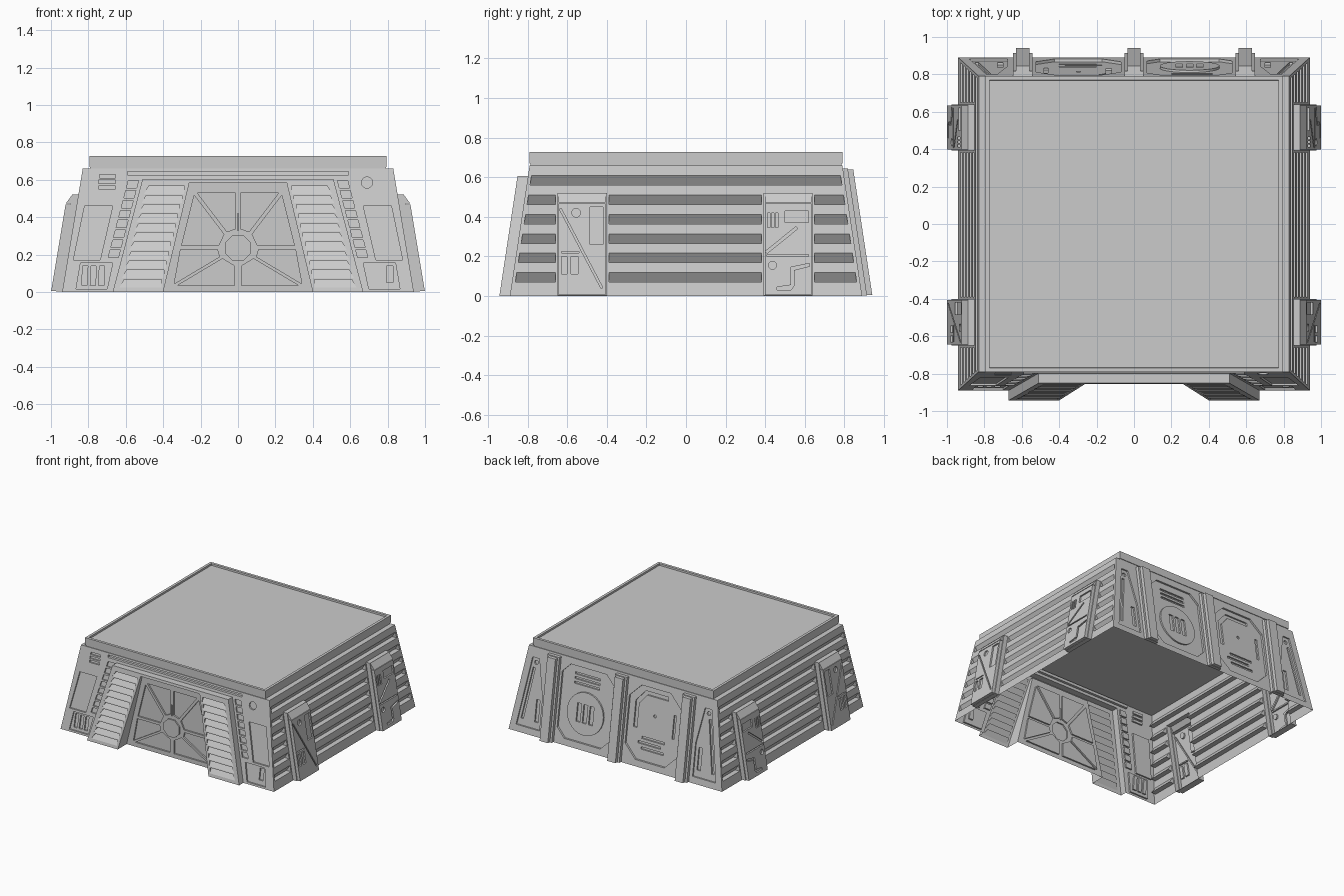
import bpy, bmesh, math
from mathutils import Vector

if "Cube" in bpy.data.objects:
    bpy.data.objects.remove(bpy.data.objects["Cube"])

grey = bpy.data.materials.new("concrete_grey")
grey.diffuse_color = (0.6, 0.6, 0.6, 1)
grey.use_nodes = True
grey.node_tree.nodes["Principled BSDF"].inputs["Base Color"].default_value = grey.diffuse_color

H = 0.66                      # wall height
TX, TY = 0.83, 0.79           # half sizes at the wall tops


# Surface frames: (u along wall, z up, d outward) -> 3D point
def front_frame(u, z, d): return Vector((u, -(0.89 - (0.89 - TY) * z / H) - d, z))
def back_frame(u, z, d): return Vector((u, 0.89 - (0.89 - TY) * z / H + d, z))
def right_frame(u, z, d): return Vector((0.94 - (0.94 - TX) * z / H + d, u, z))
def left_frame(u, z, d): return Vector((-(0.94 - (0.94 - TX) * z / H + d), u, z))
def door_frame(u, z, d): return Vector((u, -0.83 - d, z))


# Outline helpers
def rect(u0, z0, u1, z1): return [(u0, z0), (u1, z0), (u1, z1), (u0, z1)]


def circle(u, z, r, n=20):
    return [(u + r * math.cos(2 * math.pi * (i + .5) / n), z + r * math.sin(2 * math.pi * (i + .5) / n)) for i in range(n)]


def groove(a, b, w=0.01):
    dx, dz = b[0] - a[0], b[1] - a[1]
    k = w / 2 / math.hypot(dx, dz)
    nx, nz = -dz * k, dx * k
    return [(a[0] + nx, a[1] + nz), (a[0] - nx, a[1] - nz), (b[0] - nx, b[1] - nz), (b[0] + nx, b[1] + nz)]


def chamfered(u0, z0, u1, z1, c):
    return [(u0 + c, z0), (u1 - c, z0), (u1, z0 + c), (u1, z1 - c), (u1 - c, z1), (u0 + c, z1), (u0, z1 - c), (u0, z0 + c)]


def flip(poly): return [(-u, z) for u, z in poly]


# A panel is (outline, depth, children, slant); positive depth is raised, negative is sunk.
# slant "low" reaches full depth at the lower edge only, "high" at the upper edge only
def panel(poly, depth=-0.012, kids=(), slant=None): return (poly, depth, kids, slant)


def loop(bm, frame, poly, offs):
    vs = [bm.verts.new(frame(u, z, d)) for (u, z), d in zip(poly, offs)]
    return vs, [bm.edges.new((vs[i], vs[(i + 1) % len(vs)])) for i in range(len(vs))]


def fill(bm, frame, verts, edges, kids, off):
    all_edges = list(edges)
    normal = frame(0, 0.3, 1) - frame(0, 0.3, 0)
    for poly, depth, sub, slant in kids:
        rim, rim_edges = loop(bm, frame, poly, [off] * len(poly))
        all_edges += rim_edges
        zs = [z for u, z in poly]
        top, low = max(zs), min(zs)
        share = {"low": lambda z: (top - z) / (top - low), "high": lambda z: (z - low) / (top - low)}.get(slant, lambda z: 1)
        base, base_edges = loop(bm, frame, poly, [off + depth * share(z) for z in zs])
        for i in range(len(rim)):
            j = (i + 1) % len(rim)
            bm.faces.new((rim[i], rim[j], base[j], base[i]))
        fill(bm, frame, base, base_edges, sub, off + depth)
    bmesh.ops.triangle_fill(bm, use_beauty=True, edges=all_edges, normal=normal)


def sheet(name, frame, outline, kids, off=0.0, skirt=()):
    bm = bmesh.new()
    verts, edges = loop(bm, frame, outline, [off] * len(outline))
    fill(bm, frame, verts, edges, kids, off)
    for i, target in skirt:   # returns from the outline to the surfaces behind it
        j = (i + 1) % len(outline)
        a, b = [bm.verts.new(target(*outline[k], 0)) for k in (i, j)]
        bm.faces.new((verts[i], verts[j], b, a))
    bmesh.ops.remove_doubles(bm, verts=bm.verts, dist=1e-5)
    bmesh.ops.dissolve_degenerate(bm, dist=1e-5, edges=bm.edges)
    bmesh.ops.recalc_face_normals(bm, faces=bm.faces)
    out = frame(0, 0.3, 1) - frame(0, 0.3, 0)
    if sum(f.normal.dot(out) * f.calc_area() for f in bm.faces) < 0:
        bmesh.ops.reverse_faces(bm, faces=bm.faces)
    finish(name, bm)


def finish(name, bm):
    me = bpy.data.meshes.new(name)
    bm.to_mesh(me)
    bm.free()
    me.materials.append(grey)
    bpy.context.collection.objects.link(bpy.data.objects.new(name, me))


# Side walls: louvred slots and two raised equipment boxes each
box_a = [panel(rect(-0.485, 0.26, -0.42, 0.45)), panel(circle(-0.555, 0.42, 0.022)),
         panel(groove((-0.635, 0.44), (-0.425, 0.04))),
         panel(rect(-0.63, 0.11, -0.6, 0.2)), panel(rect(-0.58, 0.11, -0.545, 0.2)),
         panel(groove((-0.63, 0.22), (-0.54, 0.22), 0.008))]
box_b = [panel(rect(0.412 + 0.02 * i, 0.345, 0.424 + 0.02 * i, 0.42)) for i in range(3)]
box_b += [panel(circle(0.437, 0.155, 0.02)), panel(groove((0.405, 0.22), (0.56, 0.345), 0.014)),
          panel(rect(0.5, 0.37, 0.62, 0.43)), panel(groove((0.41, 0.205), (0.62, 0.205))),
          panel([(0.46, 0.03), (0.53, 0.03), (0.545, 0.05), (0.545, 0.13), (0.625, 0.15), (0.625, 0.165),
                 (0.53, 0.145), (0.53, 0.055), (0.46, 0.045)])]
side = []
for y0, y1, kids in ((-0.65, -0.4, box_a), (0.392, 0.64, box_b)):
    side.append(panel(rect(y0, 0.003, y1, 0.52), 0.035,
                      [panel(rect(y0 + 0.006, 0.006, y1 - 0.006, 0.468), 0.025, kids),
                       panel(rect(y0 + 0.006, 0.472, y1 - 0.006, 0.517), 0.025, slant="low")]))
for i in range(6):
    z0 = 0.07 + 0.098 * i
    z1 = z0 + 0.048
    a, b = 0.873 - 0.152 * z0, 0.873 - 0.152 * z1
    spans = [(-a, -b, -0.66, -0.66), (-0.39, -0.39, 0.382, 0.382), (0.65, 0.65, a, b)] if i < 5 else [(-a, -b, a, b)]
    for l0, l1, r0, r1 in spans:
        side.append(panel([(l0, z0), (r0, z0), (r1, z1), (l1, z1)], -0.04, slant="low"))
side_outline = [(-0.89, 0), (0.89, 0), (TY, H), (-TY, H)]
sheet("right_wall", right_frame, side_outline, side)
sheet("left_wall", left_frame, side_outline, side)

# Front wall around the portal
front = [panel(rect(-0.59, 0.625, 0.59, 0.645), -0.02)]
lower = [(-0.866, 0.015), (-0.70, 0.015), (-0.67, 0.155), (-0.842, 0.155)]
middle = [(-0.88, 0.172), (-0.737, 0.172), (-0.67, 0.46), (-0.82, 0.46)]
slots = [panel([(u, 0.035), (u + 0.028, 0.035), (u + 0.032, 0.14), (u + 0.004, 0.14)]) for u in (-0.835, -0.79, -0.745)]
front += [panel(lower, kids=slots), panel(middle),
          panel(flip(lower), kids=[panel(rect(0.795, 0.05, 0.83, 0.14))]), panel(flip(middle))]
front += [panel(rect(-0.745 + k, z, -0.655, z + 0.018)) for k, z in ((0.005, 0.61), (0, 0.58), (0, 0.55))]
front.append(panel(circle(0.69, 0.585, 0.03)))
for i in range(8):            # ladder cells beside the portal
    z0, z1 = 0.185 + 0.053 * i, 0.225 + 0.053 * i
    c0, c1 = -0.715 + 0.262 * z0, -0.715 + 0.262 * z1
    cell = [(c0 - 0.027, z0), (c0 + 0.027, z0), (c1 + 0.027, z1), (c1 - 0.027, z1)]
    front += [panel(cell), panel(flip(cell))]
sheet("front_wall", front_frame,
      [(-0.94, 0), (-0.67, 0), (-0.51, 0.605), (0.51, 0.605), (0.67, 0), (0.94, 0), (TX, H), (-TX, H)], front)

# Portal with two ribbed pillars and a lintel
ribs = []
for i in range(11):
    z0 = 0.025 + 0.05 * i
    z1 = z0 + 0.042
    rib = [(-0.64 + 0.262 * z0, z0), (-0.415 + 0.243 * z0, z0), (-0.425 + 0.243 * z1, z1), (-0.625 + 0.262 * z1, z1)]
    ribs += [panel(rib, -0.016, slant="high"), panel(flip(rib), -0.016, slant="high")]
portal = [(-0.67, 0), (-0.51, 0.605), (0.51, 0.605), (0.67, 0), (0.40, 0), (0.26, 0.585), (-0.26, 0.585), (-0.40, 0)]
sheet("portal", front_frame, portal, ribs, 0.053,
      [(0, front_frame), (1, front_frame), (2, front_frame), (4, door_frame), (5, door_frame), (6, door_frame)])

# Door: eight sunk sectors around an octagonal hub
hub = (0, 0.235)
rim = [(0, 0.545), (0.245, 0.545), (0.325, 0.235), (0.365, 0.025), (0, 0.025)]
sectors = []
for p, q in zip(rim, rim[1:]):
    quad = []
    for a, inner in ((p, True), (p, False), (q, False), (q, True)):
        d = Vector((a[0] - hub[0], a[1] - hub[1]))
        v = d.normalized() * 0.09 if inner else d
        quad.append((hub[0] + v.x, hub[1] + v.y))
    cu, cz = sum(v[0] for v in quad) / 4, sum(v[1] for v in quad) / 4
    quad = [(cu + (u - cu) * 0.84, cz + (z - cz) * 0.87) for u, z in quad]
    sectors += [panel(quad), panel(flip(quad))]
sectors.append(panel(circle(*hub, 0.075, 8), 0.01))
sectors.append(panel(rect(-0.003, 0.33, 0.003, 0.42)))
sheet("door", door_frame, [(-0.40, 0), (0.40, 0), (0.26, 0.585), (-0.26, 0.585)], sectors)

# Back wall: three stepped ribs, two feature panels and corner panels
back = [panel(rect(x - 0.052, 0.003, x + 0.052, 0.645), 0.025,
              [panel(rect(x - 0.036, 0.006, x + 0.036, 0.638), 0.027)]) for x in (-0.595, 0, 0.595)]
vent = [panel(rect(0.225 + 0.055 * i, 0.2, 0.26 + 0.055 * i, 0.34)) for i in range(3)]
disc = [panel(circle(0.297, 0.27, 0.16, 32), 0.012, vent)]
disc += [panel(rect(0.2, z, 0.42, z + 0.016)) for z in (0.47, 0.505, 0.54)]
back.append(panel(chamfered(0.07, 0.05, 0.525, 0.61, 0.07), -0.015, disc))
pipe = [(-0.12, 0.28), (-0.12, 0.48), (-0.2, 0.57), (-0.4, 0.57), (-0.4, 0.54), (-0.215, 0.54), (-0.15, 0.465), (-0.15, 0.28)]
plate = [panel(pipe), panel(groove((-0.47, 0.27), (-0.47, 0.45), 0.02)), panel(circle(-0.297, 0.4, 0.012, 10))]
plate += [panel(rect(-0.40 + k, z, -0.2 + k, z + 0.018)) for k, z in ((0, 0.13), (0.03, 0.17), (0, 0.21))]
back.append(panel(chamfered(-0.525, 0.05, -0.07, 0.61, 0.1), -0.015, plate))
corner = [(0.675, 0.05), (0.88, 0.05), (0.79, 0.58), (0.73, 0.58), (0.675, 0.3)]
marks = [panel(rect(0.7, 0.1, 0.73, 0.27)), panel(groove((0.84, 0.1), (0.775, 0.5), 0.02)), panel(circle(0.76, 0.54, 0.016, 12))]
flipped = [panel(flip(p[0]), p[1]) for p in marks]
back += [panel(corner, kids=marks), panel(flip(corner), kids=flipped)]
sheet("back_wall", back_frame, [(-0.94, 0), (0.94, 0), (TX, H), (-TX, H)], back)


# Roof slab with a low lip, and the ledge at the wall tops
def slab(name, x, y, z0, z1, lip=0):
    bm = bmesh.new()
    bmesh.ops.create_cube(bm, size=1)
    for v in bm.verts:
        v.co = (v.co.x * 2 * x, v.co.y * 2 * y, z0 if v.co.z < 0 else z1)
    bm.normal_update()
    if lip:
        top = max(bm.faces, key=lambda f: f.calc_center_median().z)
        bmesh.ops.inset_region(bm, faces=[top], thickness=lip)
        bmesh.ops.inset_region(bm, faces=[top], thickness=0.001)
        for v in top.verts:
            v.co.z -= 0.014
    finish(name, bm)


slab("roof_ledge", TX, TY, H - 0.004, H)
slab("roof", 0.795, 0.79, 0.668, 0.727, 0.03)
slab("roof_neck", 0.79, 0.785, H, 0.668)
